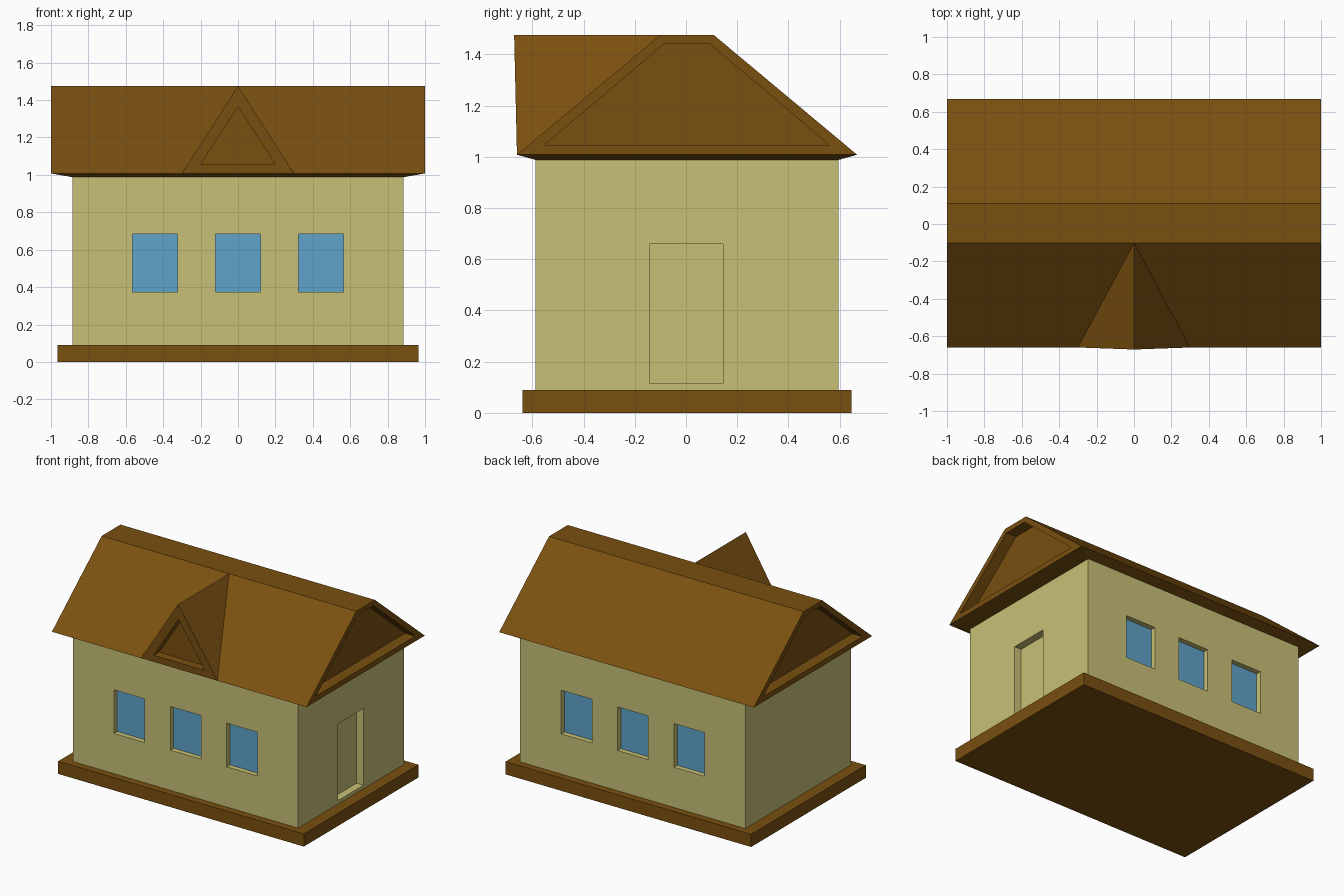
import bpy, bmesh

if "Cube" in bpy.data.objects:
    bpy.data.objects.remove(bpy.data.objects["Cube"])

def material(name, rgb):
    m = bpy.data.materials.new(name)
    m.diffuse_color = (*rgb, 1)
    m.use_nodes = True
    m.node_tree.nodes["Principled BSDF"].inputs["Base Color"].default_value = m.diffuse_color
    return m

brown = material("brown_wood", (0.195, 0.08, 0.005))
cream = material("cream_plaster", (0.58, 0.53, 0.18))
blue = material("blue_glass", (0.115, 0.37, 0.60))

def hull(name, pts, mat=None):
    """Convex solid around a few points."""
    bm = bmesh.new()
    for p in pts:
        bm.verts.new(p)
    bmesh.ops.convex_hull(bm, input=bm.verts)
    bmesh.ops.dissolve_limit(bm, angle_limit=0.005, verts=bm.verts, edges=bm.edges)
    bmesh.ops.recalc_face_normals(bm, faces=bm.faces)
    me = bpy.data.meshes.new(name)
    bm.to_mesh(me)
    bm.free()
    ob = bpy.data.objects.new(name, me)
    bpy.context.collection.objects.link(ob)
    if mat:
        me.materials.append(mat)
    return ob

def box(name, x, y, z, mat=None):
    return hull(name, [(a, b, c) for a in x for b in y for c in z], mat)

def carve(ob, cutter, keep=False):
    """Cut a recess and bake it."""
    mod = ob.modifiers.new("recess", 'BOOLEAN')
    mod.operation = 'DIFFERENCE'
    mod.solver = 'EXACT'
    mod.object = cutter
    bpy.context.view_layer.objects.active = ob
    bpy.ops.object.modifier_apply(modifier=mod.name)
    if not keep:
        bpy.data.objects.remove(cutter)

CY = 0.004   # body sits slightly back because the dormer leans forward

# Plinth and walls
box("plinth", (-0.965, 0.965), (CY - 0.643, CY + 0.643), (0, 0.09), brown)
walls = box("walls", (-0.885, 0.885), (CY - 0.592, CY + 0.592), (0.08, 1.0), cream)

# Three recessed windows on front and back
for side, label in ((-1, "front"), (1, "back")):
    for i in (-1, 0, 1):
        x = (i * 0.443 - 0.12, i * 0.443 + 0.12)
        inner = CY + side * 0.552
        carve(walls, box("cutter", x, (inner, CY + side * 0.7), (0.375, 0.685)))
        box(f"{label}_window_{i + 2}", x, (inner - side * 0.01, inner + side * 0.003),
            (0.375, 0.685), blue)

# Recessed door on the right side
carve(walls, box("cutter", (0.83, 1.0), (-0.142, 0.145), (0.115, 0.66)))

# Roof with clipped ridge and soffit tapering to the walls
profile = [(-0.664, 1.008), (0.664, 1.008), (0.105, 1.475), (-0.105, 1.475)]
roof = hull("roof",
            [(x, y + CY, z) for x in (-1, 1) for y, z in profile] +
            [(x, y + CY, 0.988) for x in (-0.885, 0.885) for y in (-0.592, 0.592)],
            brown)

# Recessed gable ends
inset = [(-0.557, 1.045), (0.557, 1.045), (0.09, 1.44), (-0.09, 1.44)]
for s in (-1, 1):
    carve(roof, hull("cutter", [(s * x, y + CY, z) for x in (0.92, 1.1) for y, z in inset]))

# Dormer on the front slope, its hidden end buried in the roof
dormer = hull("dormer", [(-0.3, -0.66, 1.008), (0.3, -0.66, 1.008), (0, -0.671, 1.475),
                         (0, -0.101, 1.475), (0, -0.101, 1.02)], brown)
tri = [(-0.2, 1.055), (0.2, 1.055), (0, 1.365)]
cutter = hull("cutter", [(x, y, z) for y in (-0.8, -0.6) for x, z in tri])
carve(roof, cutter, keep=True)
carve(dormer, cutter)
